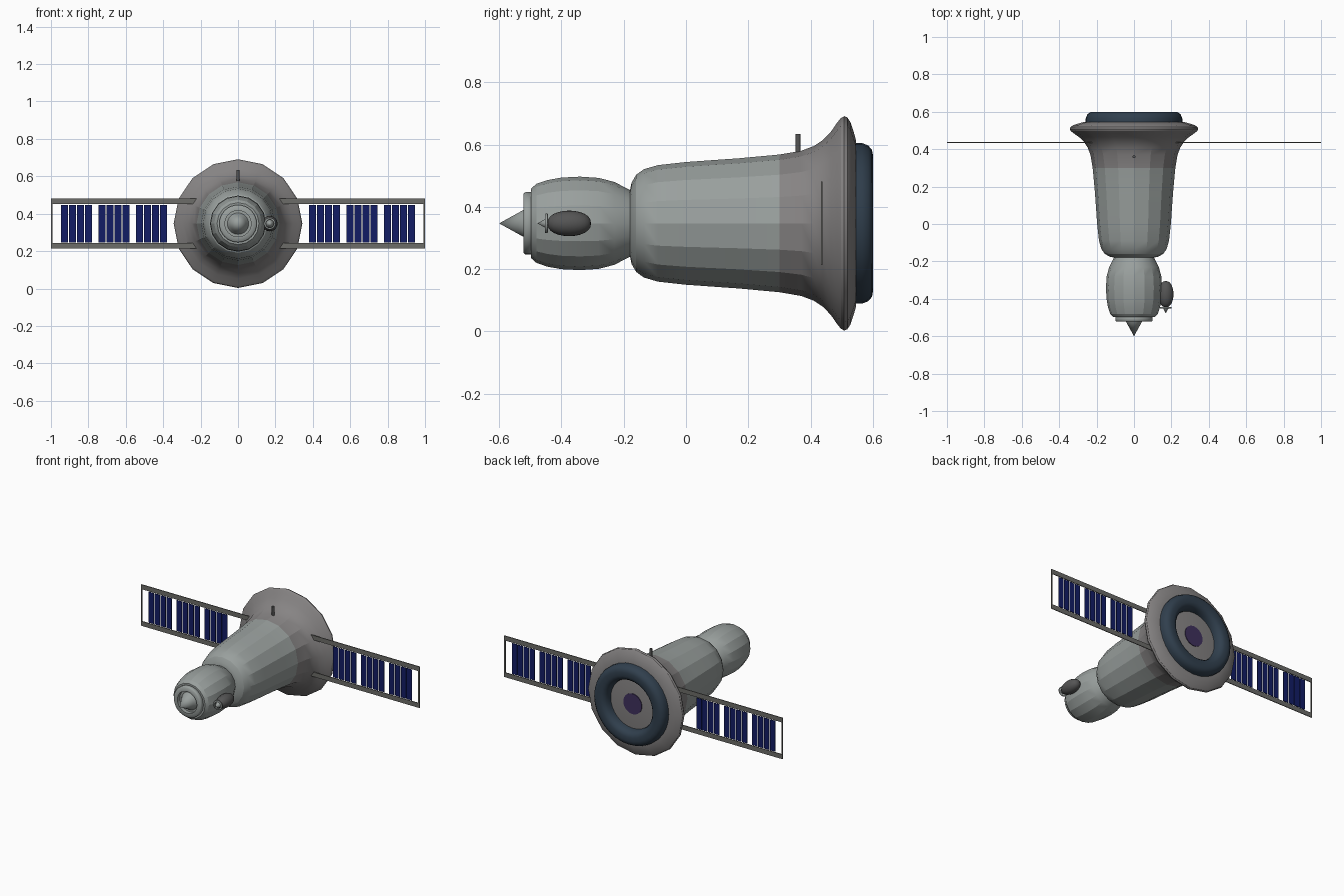
import bpy, bmesh, math

if "Cube" in bpy.data.objects:
    bpy.data.objects.remove(bpy.data.objects["Cube"])

CZ = 0.347  # height of the long axis


def material(name, rgb):
    m = bpy.data.materials.new(name)
    m.diffuse_color = (*rgb, 1)
    m.use_nodes = True
    m.node_tree.nodes["Principled BSDF"].inputs["Base Color"].default_value = m.diffuse_color
    return m


HULL = material("hull_grey", (0.32, 0.35, 0.34))
SKIRT = material("skirt_grey", (0.24, 0.23, 0.23))
DARK = material("dark_grey", (0.09, 0.09, 0.09))
FRAME = material("frame_grey", (0.15, 0.15, 0.14))
CELL = material("cell_blue", (0.006, 0.012, 0.13))
SEAL = material("seal_navy", (0.03, 0.05, 0.075))
PORT = material("port_purple", (0.05, 0.03, 0.11))


def finish(name, bm, mats, angle=None):
    bmesh.ops.recalc_face_normals(bm, faces=bm.faces)
    me = bpy.data.meshes.new(name)
    bm.to_mesh(me)
    bm.free()
    for m in mats:
        me.materials.append(m)
    ob = bpy.data.objects.new(name, me)
    bpy.context.collection.objects.link(ob)
    if angle:
        bpy.ops.object.select_all(action='DESELECT')
        bpy.context.view_layer.objects.active = ob
        ob.select_set(True)
        bpy.ops.object.shade_smooth_by_angle(angle=math.radians(angle))
    return ob


def lathe(name, profile, sides, mats, x=0, angle=20, closed=False, split=None):
    """Spin (y, radius) points round a line parallel to y."""
    bm = bmesh.new()
    rings = []
    for y, r in profile:
        n = 1 if r == 0 else sides
        rings.append([bm.verts.new((x + r * math.sin(2 * math.pi * i / sides), y,
                                    CZ + r * math.cos(2 * math.pi * i / sides))) for i in range(n)])
    pairs = list(zip(rings, rings[1:]))
    if closed:
        pairs.append((rings[-1], rings[0]))
    for a, b in pairs:
        for i in range(sides):
            j = (i + 1) % sides
            loop = [a[i % len(a)], a[j % len(a)], b[j % len(b)], b[i % len(b)]]
            f = bm.faces.new(list(dict.fromkeys(loop)))
            if split is not None and f.calc_center_median().y > split:
                f.material_index = 1
    return finish(name, bm, mats, angle)


def boxes(name, spans, mat):
    """Boxes given as (x0, x1, y0, y1, z0, z1), mirrored across x = 0."""
    bm = bmesh.new()
    for x0, x1, y0, y1, z0, z1 in spans:
        for s in (1, -1):
            vs = bmesh.ops.create_cube(bm, size=1)["verts"]
            for v in vs:
                v.co = (s * (x0 + x1) / 2 + v.co.x * (x1 - x0),
                        (y0 + y1) / 2 + v.co.y * (y1 - y0),
                        (z0 + z1) / 2 + v.co.z * (z1 - z0))
    return finish(name, bm, [mat])


# Main hull with flared skirt
lathe("main_hull", [(-0.18, 0), (-0.18, 0.105), (-0.175, 0.13), (-0.16, 0.156), (-0.135, 0.174),
                    (-0.09, 0.187), (0, 0.197), (0.17, 0.209), (0.30, 0.221), (0.37, 0.233),
                    (0.41, 0.248), (0.44, 0.268), (0.465, 0.294), (0.485, 0.323), (0.497, 0.338),
                    (0.508, 0.344), (0.518, 0.34), (0.528, 0.325), (0.538, 0.295), (0.545, 0.27),
                    (0.545, 0)], 16, [HULL, SKIRT], angle=21, split=0.3)

# Front module
lathe("front_module", [(-0.497, 0), (-0.497, 0.112), (-0.48, 0.127), (-0.445, 0.139), (-0.40, 0.147),
                       (-0.34, 0.15), (-0.28, 0.146), (-0.23, 0.133), (-0.178, 0.106), (-0.178, 0)],
      16, [HULL], angle=21)


# Docking collar and probe, used on the nose and on the side pod
def nose(prefix, x, y, s, mat):
    ring = [(0, 0.07), (0, 0.095), (0.006, 0.1), (0.024, 0.1), (0.03, 0.095), (0.03, 0.07)]
    lathe(prefix + "_collar", [(y + a * s, r * s) for a, r in ring], 32, [mat], x, 60, closed=True)
    cone = [(-0.078, 0), (0, 0.043), (0.03, 0.06), (0.03, 0)]
    lathe(prefix + "_probe", [(y + a * s, r * s) for a, r in cone], 32, [mat], x, 30)


nose("nose", 0, -0.522, 1, HULL)

# Side pod
pod = [(-0.375 - 0.07 * math.cos(math.pi * i / 12),
        0 if i in (0, 12) else 0.041 * math.sin(math.pi * i / 12) ** 0.85) for i in range(13)]
lathe("side_pod", pod, 24, [DARK], 0.17, 40)
nose("pod", 0.17, -0.453, 0.31, HULL)

# Rear seal ring and port
lathe("rear_seal", [(0.53, 0.258), (0.565, 0.258), (0.585, 0.25), (0.597, 0.236), (0.6, 0.22),
                    (0.6, 0.195), (0.594, 0.178), (0.58, 0.166), (0.56, 0.16), (0.53, 0.158)],
      32, [SEAL], angle=40, closed=True)
lathe("rear_port", [(0.54, 0), (0.54, 0.066), (0.549, 0.066), (0.549, 0)], 32, [PORT], angle=30)

# Antenna stub
bm = bmesh.new()
bmesh.ops.create_cone(bm, cap_ends=True, segments=12, radius1=0.008, radius2=0.008, depth=0.085)
bmesh.ops.translate(bm, verts=bm.verts, vec=(0, 0.36, 0.592))
finish("antenna", bm, [DARK], 40)

# Solar array frames
Y0, Y1 = 0.433, 0.438
H = 0.134
boxes("array_frames", [(0.2, 1, Y0, Y1, CZ + H - 0.03, CZ + H),
                       (0.2, 1, Y0, Y1, CZ - H, CZ - H + 0.03),
                       (0.992, 1, Y0, Y1, CZ - H + 0.03, CZ + H - 0.03)], FRAME)

# Solar cells: three groups of four strips per wing
cells = []
for g in range(3):
    for k in range(4):
        x = 0.38 + 0.2005 * g + 0.0425 * k
        cells.append((x, x + 0.0375, Y0 + 0.001, Y1 - 0.001, CZ - 0.1, CZ + 0.1))
boxes("solar_cells", cells, CELL)
